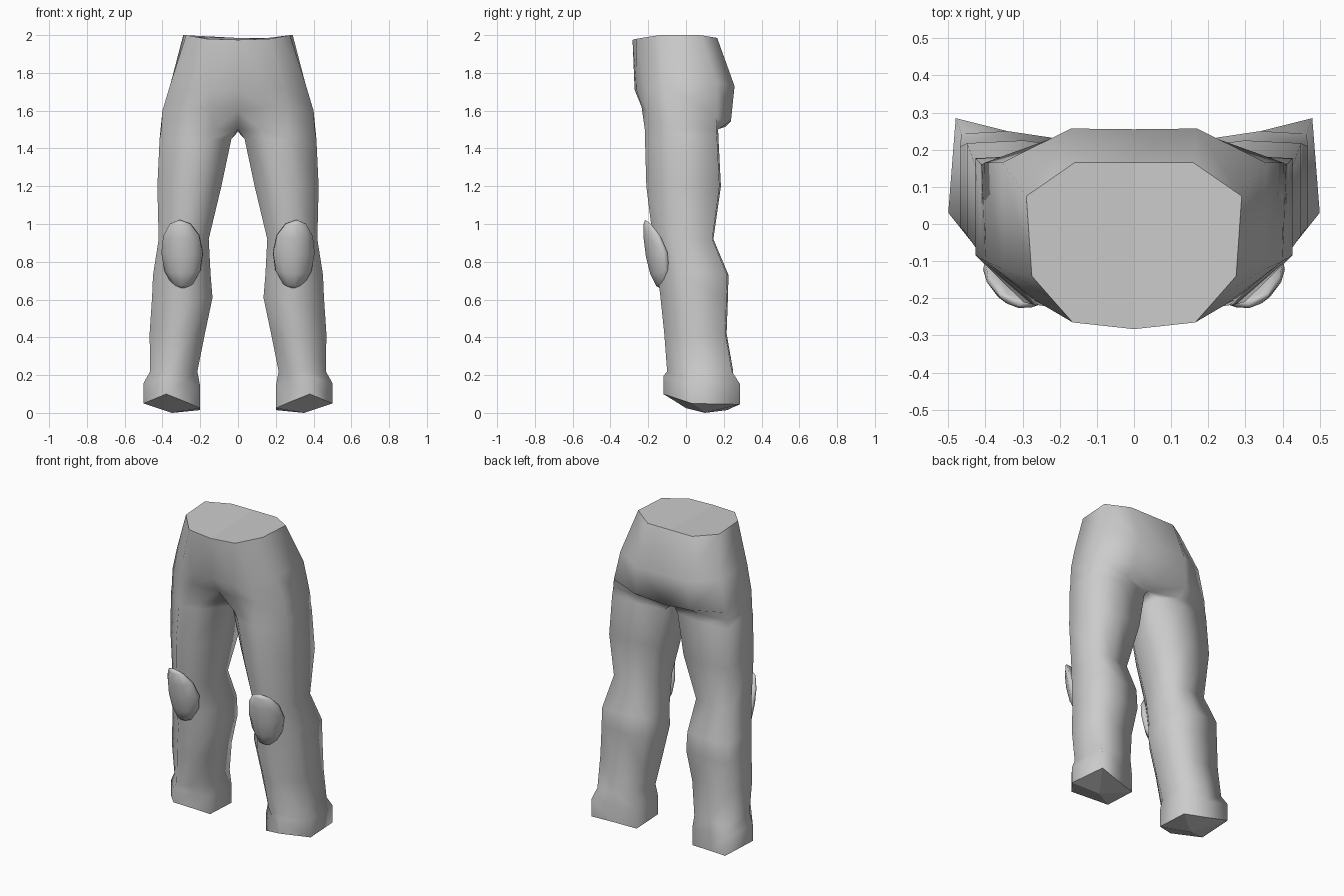
import bpy, bmesh, math
from mathutils import Matrix, Vector

if "Cube" in bpy.data.objects:
    bpy.data.objects.remove(bpy.data.objects["Cube"])

grey = bpy.data.materials.new("cloth_grey")
grey.diffuse_color = (0.6, 0.6, 0.6, 1)
grey.use_nodes = True
grey.node_tree.nodes["Principled BSDF"].inputs["Base Color"].default_value = grey.diffuse_color


def finish(bm, name, flat=()):
    """Smooth shading everywhere, with crisp borders round the flat faces."""
    for f in bm.faces:
        f.smooth = True
    for f in flat:
        for e in f.edges:
            e.smooth = False
    bmesh.ops.recalc_face_normals(bm, faces=bm.faces)
    me = bpy.data.meshes.new(name)
    bm.to_mesh(me)
    bm.free()
    ob = bpy.data.objects.new(name, me)
    bpy.context.collection.objects.link(ob)
    me.materials.append(grey)
    mirror = ob.modifiers.new("mirror", 'MIRROR')
    mirror.use_clip = True
    return ob


# Hip half-rings from front centre round the outside to back centre
HIPS = [
    [(0, -.283, 1.975), (.165, -.265, 1.98), (.22, -.203, 1.99), (.275, -.14, 2),
     (.29, .075, 2), (.16, .165, 1.985), (0, .165, 1.985)],
    [(0, -.272, 1.71), (.15, -.262, 1.71), (.25, -.215, 1.72), (.355, -.12, 1.75),
     (.355, .165, 1.75), (.17, .257, 1.73), (0, .255, 1.73)],
    [(0, -.2, 1.6), (.15, -.235, 1.62), (.27, -.205, 1.6), (.4, -.1, 1.6),
     (.402, .165, 1.555), (.2, .238, 1.545), (0, .21, 1.515)],
    [(0, -.09, 1.5), (.12, -.205, 1.5), (.26, -.218, 1.5), (.407, -.095, 1.5),
     (.41, .16, 1.5), (.2, .17, 1.5), (0, .13, 1.488)],
]
# Leg section in unit coordinates, and ring sizes: z, inner x, outer x, front y, back y
SECTION = [(0, .3), (.28, .03), (.62, 0), (1, .32), (1, .98), (.5, 1), (.03, .95)]
LEG = [
    (1.45, .035, .415, -.217, .172), (1.2, .088, .427, -.21, .185),
    (.92, .155, .42, -.175, .145), (.73, .145, .45, -.15, .225),
    (.61, .135, .455, -.135, .222), (.42, .175, .468, -.115, .215),
    (.22, .215, .465, -.1, .25),
]
# Slanted hem of the leg
HEM = [(.2, .0, .025), (.28, -.055, .06), (.38, -.12, .1), (.5, .03, .05),
       (.48, .285, .045), (.34, .25, .03), (.2, .22, .015)]

bm = bmesh.new()
rings = [[bm.verts.new(p) for p in ring] for ring in HIPS]
for z, xi, xo, yf, yb in LEG:
    rings.append([bm.verts.new((xi + u * (xo - xi), yf + v * (yb - yf), z))
                  for u, v in SECTION])
rings.append([bm.verts.new((x, y, .12 + .75 * z)) for x, y, z in HEM])
rings.append([bm.verts.new(p) for p in HEM])
n = len(SECTION)
for k, (a, b) in enumerate(zip(rings, rings[1:])):
    # hips are open at the centre line, legs are closed tubes
    for i in range(n - 1 if k < len(HIPS) - 1 else n):
        j = (i + 1) % n
        bm.faces.new((a[i], a[j], b[j], b[i]))
# waist cap, and leg underside with a low centre point
waist = bm.faces.new(rings[0])
sole = bm.verts.new((.35, .1, 0))
under = [bm.faces.new((rings[-1][i], rings[-1][(i + 1) % n], sole)) for i in range(n)]
finish(bm, "trousers", [waist] + under)

# Knee pads: low-poly shells, thicker below, tilted, sides wrapped round the knee
bm = bmesh.new()
bmesh.ops.create_uvsphere(bm, u_segments=10, v_segments=6, radius=1)
for v in bm.verts:
    v.co.y = v.co.y * (1 - .3 * v.co.z) + 1.2 * v.co.x ** 2
place = (Matrix.Translation(Vector((.302, -.172, .838)))
         @ Matrix.Rotation(math.radians(9), 4, 'Z')
         @ Matrix.Rotation(math.radians(14), 4, 'X')
         @ Matrix.Diagonal((.116, .042, .19, 1)))
bm.transform(place)
finish(bm, "knee_pads")
